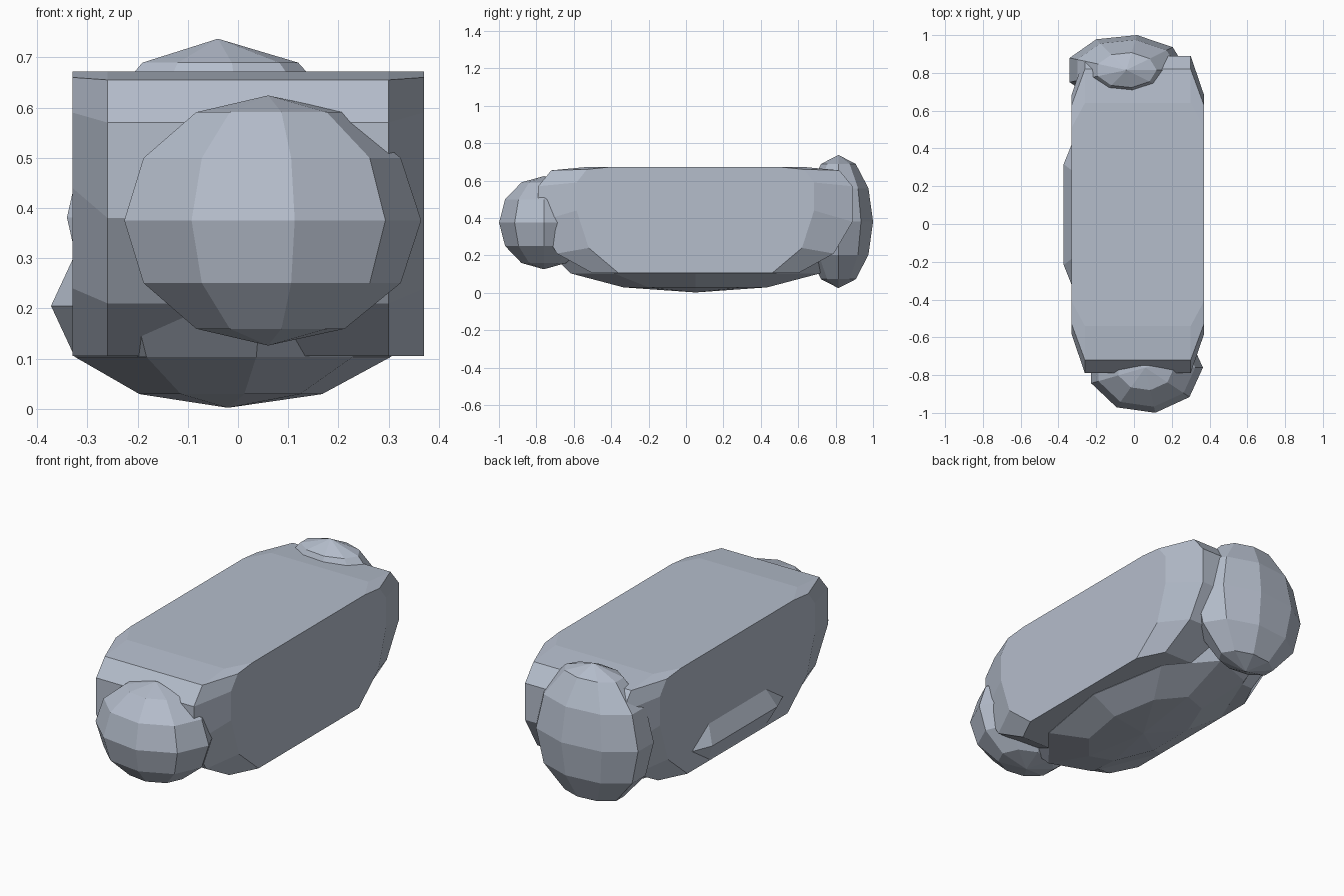
import bpy
import bmesh
from math import sin, cos, pi

cube = bpy.data.objects.get("Cube")
if cube:
    bpy.data.objects.remove(cube)

stone = bpy.data.materials.new("pale_blue_grey_stone")
stone.use_nodes = True
COLOUR = (0.46, 0.51, 0.60, 1)
stone.diffuse_color = COLOUR
stone.node_tree.nodes["Principled BSDF"].inputs["Base Color"].default_value = COLOUR


def loft(name, rings):
    """Skin closed rings of equal length; collapsed rings become poles."""
    bm = bmesh.new()
    loops = [[bm.verts.new(p) for p in ring] for ring in rings]
    n = len(rings[0])
    for a, b in zip(loops, loops[1:]):
        for i in range(n):
            j = (i + 1) % n
            bm.faces.new((a[i], a[j], b[j], b[i]))
    bm.faces.new(loops[0])
    bm.faces.new(loops[-1])
    bmesh.ops.remove_doubles(bm, verts=bm.verts, dist=1e-4)
    bmesh.ops.recalc_face_normals(bm, faces=bm.faces)
    mesh = bpy.data.meshes.new(name)
    bm.to_mesh(mesh)
    bm.free()
    mesh.materials.append(stone)
    obj = bpy.data.objects.new(name, mesh)
    bpy.context.collection.objects.link(obj)
    return obj


def boulder(name, centre, radii, segments=9, bands=6):
    """Faceted ellipsoid."""
    rings = []
    for k in range(bands + 1):
        t = pi * k / bands
        rings.append([tuple(c + r * d for c, r, d in zip(centre, radii, (
            sin(t) * cos(2 * pi * i / segments),
            sin(t) * sin(2 * pi * i / segments), -cos(t))))
            for i in range(segments)])
    return loft(name, rings)


def slab_section(x, half_profile, mid_y=0.05):
    """Side outline mirrored front to back at one station across the slab."""
    front = [(x, mid_y - y, z) for y, z in half_profile]
    back = [(x, mid_y + y, z) for y, z in reversed(half_profile)]
    return front + back


# Main slab: flat top, bottom and sides, rounded faceted ends
middle = [(0.59, 0.672), (0.77, 0.655), (0.84, 0.57),
          (0.84, 0.38), (0.74, 0.21), (0.55, 0.105)]
edge = [(0.46, 0.672), (0.58, 0.66), (0.635, 0.59),
        (0.635, 0.44), (0.57, 0.24), (0.41, 0.105)]
loft("main_slab", [slab_section(-0.33, edge), slab_section(-0.26, middle),
                   slab_section(0.30, middle), slab_section(0.37, edge)])

# Boulders merged into the slab
boulder("belly_boulder", (-0.02, 0.05, 0.205), (0.375, 0.78, 0.203))
boulder("front_boulder", (0.06, -0.76, 0.375), (0.305, 0.243, 0.249))
boulder("back_boulder", (-0.04, 0.815, 0.381), (0.32, 0.188, 0.356))
